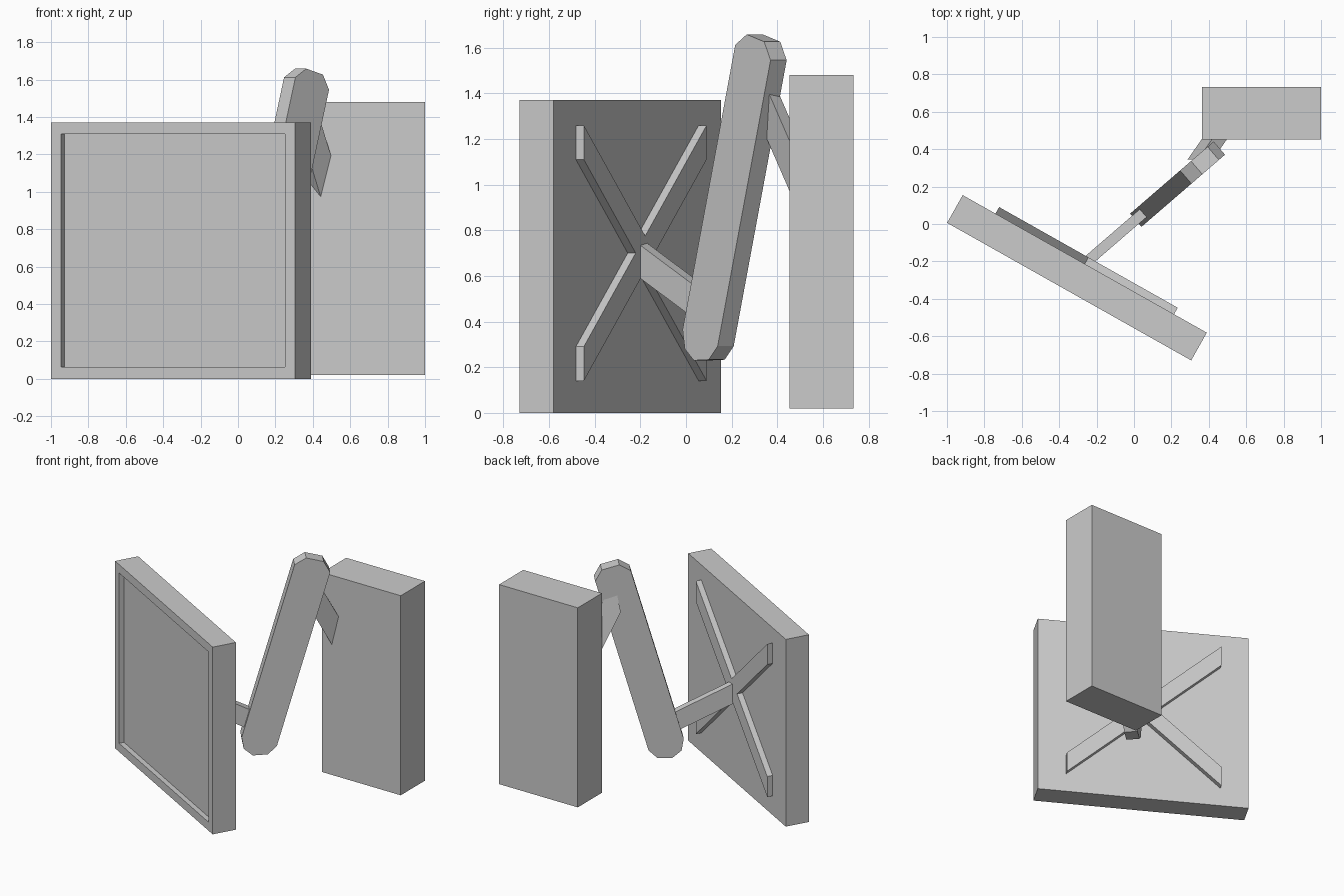
import bpy, bmesh
from math import radians
from mathutils import Matrix, Vector

cube = bpy.data.objects.get("Cube")
if cube:
    bpy.data.objects.remove(cube, do_unlink=True)

GREY = (0.6, 0.6, 0.6, 1)
grey = bpy.data.materials.new("plain grey")
grey.use_nodes = True
grey.diffuse_color = GREY
grey.node_tree.nodes["Principled BSDF"].inputs["Base Color"].default_value = GREY


def finish(name, bm, matrix=Matrix()):
    bmesh.ops.recalc_face_normals(bm, faces=bm.faces)
    mesh = bpy.data.meshes.new(name)
    bm.to_mesh(mesh)
    bm.free()
    mesh.materials.append(grey)
    obj = bpy.data.objects.new(name, mesh)
    obj.matrix_world = matrix
    bpy.context.collection.objects.link(obj)
    return obj


def box(size, center):
    bm = bmesh.new()
    bmesh.ops.create_cube(bm, size=1, matrix=Matrix.Translation(center) @ Matrix.Diagonal((*size, 1)))
    return bm


def prism(name, points, sweep, matrix=Matrix()):
    """Closed outline swept along a vector."""
    bm = bmesh.new()
    start = [bm.verts.new(p) for p in points]
    end = [bm.verts.new(Vector(p) + Vector(sweep)) for p in points]
    bm.faces.new(start)
    bm.faces.new(end)
    for i in range(len(start)):
        j = (i + 1) % len(start)
        bm.faces.new((start[i], start[j], end[j], end[i]))
    return finish(name, bm, matrix)


# Screen, turned to the side, with a recessed front panel
screen_frame = Matrix.Translation((-0.305, -0.2875, 0)) @ Matrix.Rotation(radians(-29.4), 4, "Z")
bm = box((1.498, 0.17, 1.37), (0, 0, 0.685))
bm.normal_update()
front = min(bm.faces, key=lambda f: f.calc_center_median().y)
bmesh.ops.inset_region(bm, faces=[front], thickness=0.088)
panel = bmesh.ops.extrude_discrete_faces(bm, faces=[front])["faces"][0]
bmesh.ops.translate(bm, verts=panel.verts, vec=(0, 0.036, 0))
finish("screen", bm, screen_frame)

# Crossed mounting brace on the back of the screen
corner = [(0.085, 0), (0.548, 0.41), (0.548, 0.56), (0, 0.075)]
upper = corner + [(-x, z) for x, z in reversed(corner[:3])]
outline = upper + [(x, -z) for x, z in reversed(upper[1:-1])]
prism("cross_brace", [(x, 0.08, 0.70 + z) for x, z in outline], (0, 0.045, 0), screen_frame)

# Both arm segments lie in one upright plane: local x along, local -y to the near side
arm_turn = Matrix.Rotation(radians(40.8), 4, "Z")

# Sloping link from the brace to the long arm
link_frame = Matrix.Translation((-0.25, -0.20, 0.675)) @ arm_turn
prism("lower_link", [(0, -0.028, 0.075), (0, -0.028, -0.07), (0.41, -0.028, -0.27), (0.41, -0.028, -0.125)],
      (0, 0.056, 0), link_frame)

# Long arm with faceted round ends
arm_frame = Matrix.Translation((0.04, -0.015, 0)) @ arm_turn
arm_outline = [(0, 0.365), (0.015, 0.28), (0.075, 0.23), (0.175, 0.233), (0.235, 0.292),
               (0.59, 1.545), (0.547, 1.626), (0.43, 1.658), (0.353, 1.612)]
prism("long_arm", [(s, 0, z) for s, z in arm_outline], (0, 0.093, 0), arm_frame)

# Slanted bracket from the long arm down into the wall block
slope = Vector((0.7, 1, -2.3))
section = [(0.495, 1.20), (0.44, 0.98), (0.36, 1.08), (0.415, 1.30)]
prism("wall_bracket", [Vector((x, 0.45, z)) - slope * 0.105 for x, z in section], slope * 0.125)

# Wall block
finish("wall_block", box((0.637, 0.28, 1.46), (0.6815, 0.593, 0.75)))
